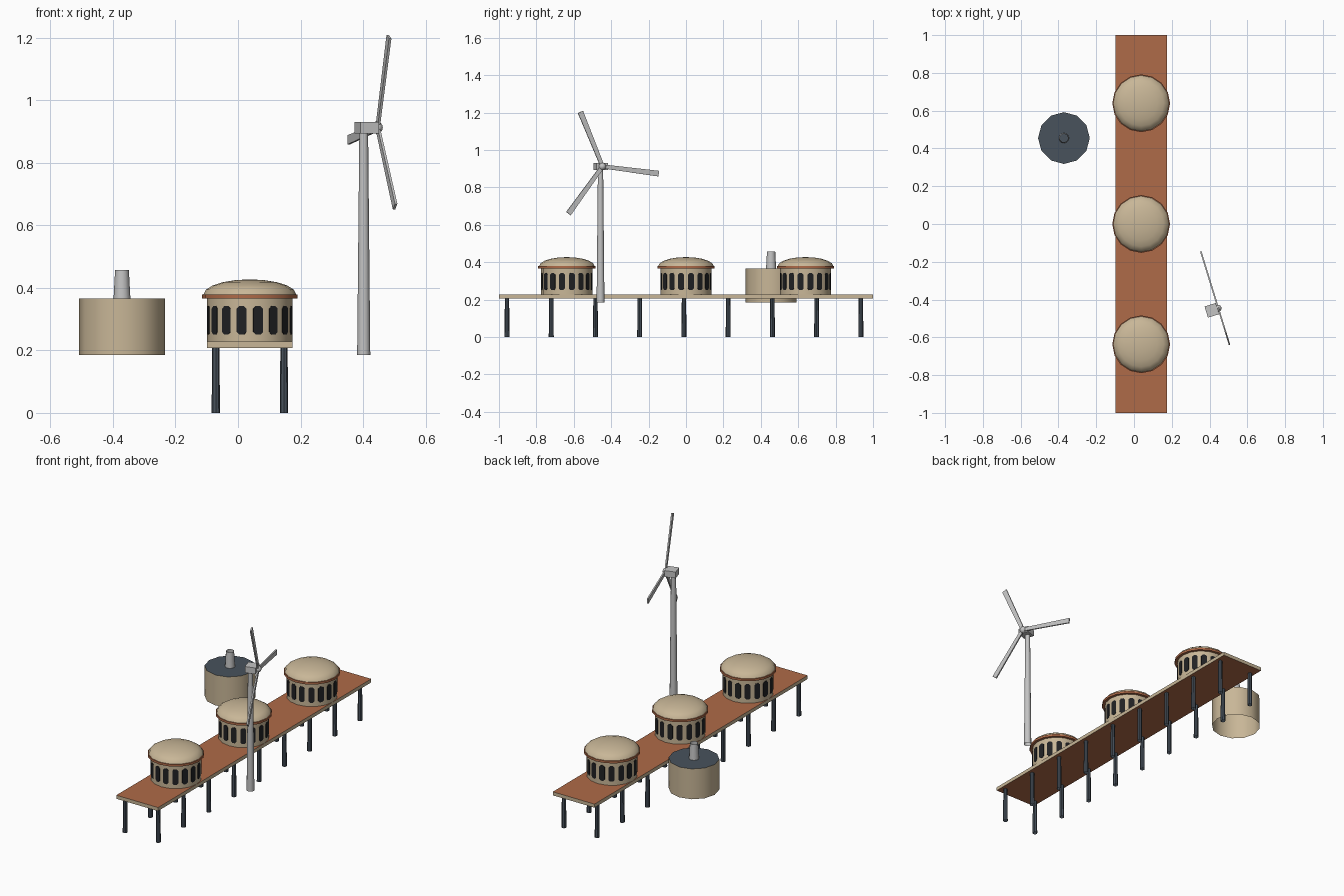
import bpy, bmesh, math
from mathutils import Matrix, Vector

if "Cube" in bpy.data.objects:
    bpy.data.objects.remove(bpy.data.objects["Cube"])


def material(name, rgb):
    m = bpy.data.materials.new(name)
    m.diffuse_color = (*rgb, 1)
    m.use_nodes = True
    m.node_tree.nodes["Principled BSDF"].inputs["Base Color"].default_value = m.diffuse_color
    return m


BEIGE = material("sand_beige", (0.58, 0.47, 0.31))
TERRA = material("terracotta", (0.43, 0.145, 0.065))
SLATE = material("dark_slate", (0.065, 0.084, 0.107))
GREY = material("light_grey", (0.55, 0.55, 0.55))
BLACK = material("window_black", (0.014, 0.015, 0.017))


def finish(name, bm, mats, smooth=False, rule=None):
    if rule:
        for f in bm.faces:
            f.normal_update()
            f.material_index = rule(f)
    me = bpy.data.meshes.new(name)
    bm.to_mesh(me)
    bm.free()
    ob = bpy.data.objects.new(name, me)
    bpy.context.collection.objects.link(ob)
    for m in mats:
        me.materials.append(m)
    if smooth:
        bpy.ops.object.select_all(action='DESELECT')
        ob.select_set(True)
        bpy.context.view_layer.objects.active = ob
        bpy.ops.object.shade_smooth_by_angle(angle=math.radians(35))
    return ob


def lathe(name, profile, sides, loc, mats, rule=None):
    """Revolve (radius, z) points; radius 0 closes to a pole."""
    bm = bmesh.new()
    rings = []
    for r, z in profile:
        n = sides if r > 0 else 1
        rings.append([bm.verts.new((loc[0] + r * math.cos(2 * math.pi * i / sides),
                                    loc[1] + r * math.sin(2 * math.pi * i / sides), z))
                      for i in range(n)])
    for a, b in zip(rings, rings[1:]):
        for i in range(sides):
            j = (i + 1) % sides
            if len(b) == 1:
                bm.faces.new((a[i], a[j], b[0]))
            else:
                bm.faces.new((a[i], a[j], b[j], b[i]))
    return finish(name, bm, mats, True, rule)


def box(name, size, matrix, mats, rule=None):
    bm = bmesh.new()
    bmesh.ops.create_cube(bm, size=1)
    bmesh.ops.scale(bm, vec=size, verts=bm.verts)
    bm.transform(matrix)
    return finish(name, bm, mats, False, rule)


# Raised deck: terracotta floor, beige edges
CX = 0.038
box("deck", (0.274, 2, 0.021), Matrix.Translation((CX, 0, 0.2175)), [BEIGE, TERRA],
    lambda f: 1 if abs(f.normal.z) > 0.5 else 0)

# Two rows of stilts
for i in range(9):
    for x in (-0.071, 0.147):
        lathe("stilt", [(0.0135, 0), (0.0115, 0.208)], 8, (x, -0.957 + 0.2365 * i), [SLATE])

# Three domed pavilions
R = 0.137
for y in (-0.637, 0.0, 0.639):
    at = (CX, y)
    lathe("drum", [(R, 0.22), (R, 0.37)], 16, at, [BEIGE])
    lathe("rim", [(R - 0.01, 0.366), (0.153, 0.366), (0.153, 0.379), (0.14, 0.379)], 16, at, [TERRA])
    arcs = [math.pi / 2 * k / 5 for k in range(6)]
    lathe("dome", [(0.148 * math.cos(a) if a < 1.5 else 0, 0.379 + 0.048 * math.sin(a))
                   for a in arcs], 16, at, [BEIGE])
    # Sixteen slot windows, one per drum side
    bm = bmesh.new()
    w, h, c = 0.016, 0.046, 0.009
    outline = [(-w, -h + c), (-w + c, -h), (w - c, -h), (w, -h + c),
               (w, h - c), (w - c, h), (-w + c, h), (-w, h - c)]
    for k in range(16):
        turn = Matrix.Translation((CX, y, 0.296)) @ Matrix.Rotation(math.pi / 8 * (k + 0.5), 4, 'Z')
        d = R * math.cos(math.pi / 16)
        back, front = [[bm.verts.new(turn @ Vector((d + o, u, v))) for u, v in outline]
                       for o in (-0.001, 0.002)]
        bm.faces.new(front)
        for i in range(8):
            j = (i + 1) % 8
            bm.faces.new((back[i], back[j], front[j], front[i]))
    finish("windows", bm, [BLACK])

# Storage tank with slate roof and open flue
TANK = (-0.371, 0.455)
lathe("tank", [(0.137, 0.185), (0.137, 0.365), (0, 0.365)], 12, TANK, [BEIGE, SLATE],
      lambda f: 1 if f.normal.z > 0.5 else 0)
lathe("flue", [(0.027, 0.365), (0.022, 0.457)], 12, TANK, [GREY])

# Wind turbine
lathe("tower", [(0.021, 0.185), (0.014, 0.9)], 12, (0.402, -0.457), [GREY])
YAW = math.radians(17.1)
nacelle = Matrix.Translation((0.412, -0.457, 0.912)) @ Matrix.Rotation(YAW, 4, 'Z')
box("nacelle", (0.062, 0.062, 0.037), nacelle, [GREY])
hub = nacelle @ Matrix.Translation((0.033, 0, 0))
bm = bmesh.new()
bmesh.ops.create_uvsphere(bm, u_segments=12, v_segments=8, radius=0.02)
bm.transform(hub)
finish("hub", bm, [GREY], True)

# Three blades, slightly wider at the tip
for deg in (113, -7, -127):
    bm = bmesh.new()
    bmesh.ops.create_cube(bm, size=1)
    for v in bm.verts:
        tip = v.co.y > 0
        v.co = (v.co.x * 0.008, 0.316 if tip else 0.0, v.co.z * (0.03 if tip else 0.021))
    bm.transform(hub @ Matrix.Translation((0.003, 0, 0)) @ Matrix.Rotation(math.radians(deg), 4, 'X'))
    finish("blade", bm, [GREY])
